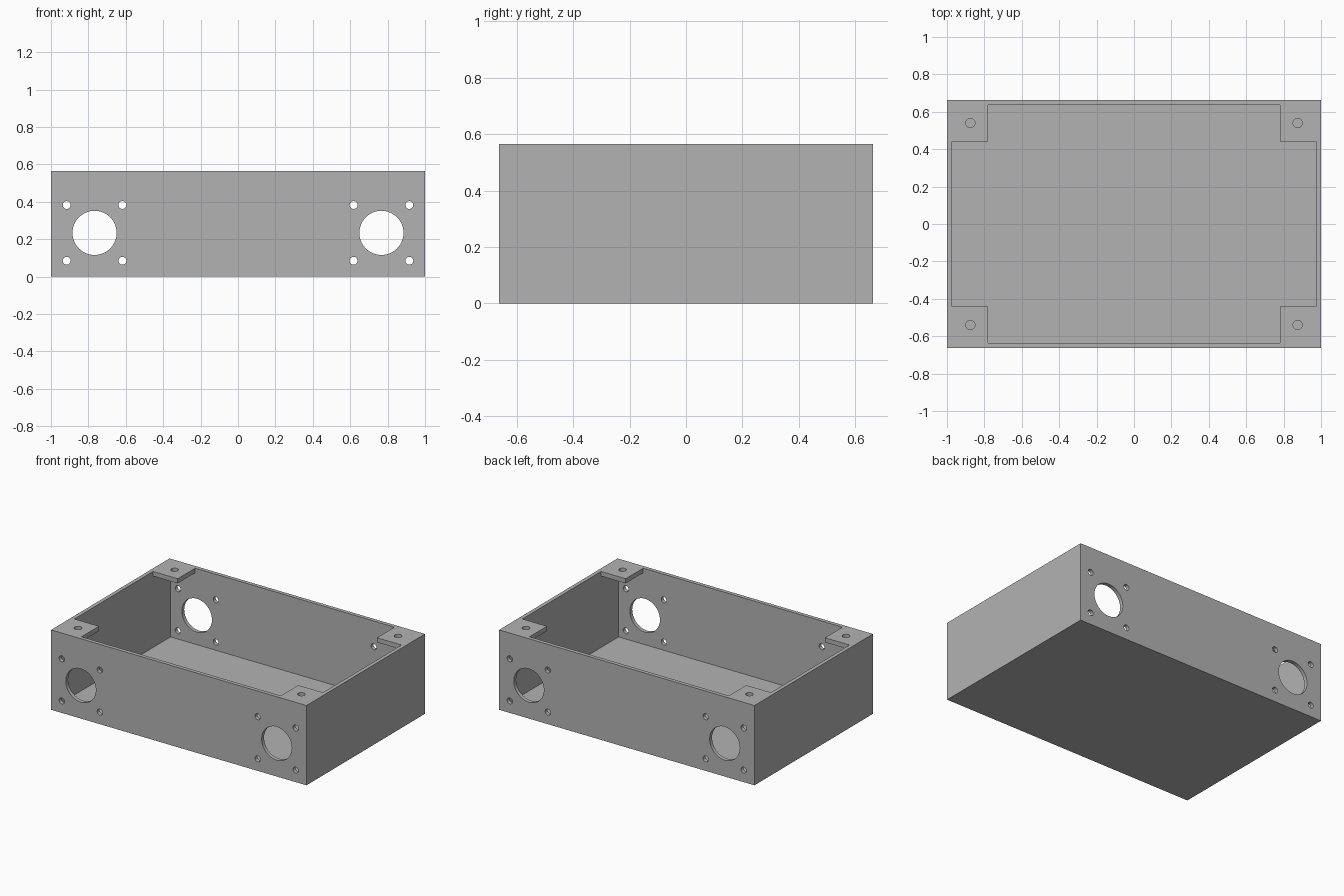
import bpy
import bmesh
from mathutils import Matrix

cube = bpy.data.objects.get("Cube")
if cube:
    bpy.data.objects.remove(cube, do_unlink=True)

# Main dimensions: half width, half depth, height, wall thickness
W, D, H, T = 1.0, 0.6625, 0.565, 0.027
TAB_X, TAB_Y, TAB_T = 0.78, 0.44, 0.033

grey = bpy.data.materials.new("plain grey")
grey.use_nodes = True
grey.diffuse_color = (0.45, 0.45, 0.45, 1)
grey.node_tree.nodes["Principled BSDF"].inputs["Base Color"].default_value = grey.diffuse_color


def make_object(name, bm):
    bmesh.ops.recalc_face_normals(bm, faces=bm.faces)
    mesh = bpy.data.meshes.new(name)
    bm.to_mesh(mesh)
    bm.free()
    mesh.materials.append(grey)
    obj = bpy.data.objects.new(name, mesh)
    bpy.context.collection.objects.link(obj)
    return obj


def prism(name, outline, z0, z1):
    bm = bmesh.new()
    base = bm.faces.new([bm.verts.new((x, y, z0)) for x, y in outline])
    top = bmesh.ops.extrude_face_region(bm, geom=[base])["geom"]
    moved = [v for v in top if isinstance(v, bmesh.types.BMVert)]
    bmesh.ops.translate(bm, verts=moved, vec=(0, 0, z1 - z0))
    return make_object(name, bm)


def rectangle(x, y):
    return [(-x, -y), (x, -y), (x, y), (-x, y)]


def add_cylinder(bm, centre, radius, length, axis, sides):
    turn = Matrix.Rotation(1.5707963, 4, "X") if axis == "Y" else Matrix()
    bmesh.ops.create_cone(bm, cap_ends=True, segments=sides, radius1=radius,
                          radius2=radius, depth=length,
                          matrix=Matrix.Translation(centre) @ turn)


def cut(target, cutter):
    cutter.hide_render = True
    cutter.hide_set(True)
    mod = target.modifiers.new(cutter.name, "BOOLEAN")
    mod.operation = "DIFFERENCE"
    mod.solver = "EXACT"
    mod.object = cutter


# Box body
box = prism("enclosure_box", rectangle(W, D), 0, H)

# Hollow interior beneath the corner tabs
ix, iy = W - T, D - T
cut(box, prism("cavity_cutter", rectangle(ix, iy), T, H - TAB_T))

# Cross-shaped opening that leaves the four corner tabs
quarter = [(ix, TAB_Y), (TAB_X, TAB_Y), (TAB_X, iy)]
cross = (quarter + [(-x, y) for x, y in reversed(quarter)]
         + [(-x, -y) for x, y in quarter]
         + [(x, -y) for x, y in reversed(quarter)])
cut(box, prism("opening_cutter", cross, H / 2, H + 0.1))

# Large round ports with four screw holes each, through front and back walls
bm = bmesh.new()
for side in (-1, 1):
    cx, cz = side * 0.767, 0.234
    add_cylinder(bm, (cx, 0, cz), 0.118, 3 * D, "Y", 64)
    for dx in (-0.149, 0.149):
        for dz in (-0.149, 0.149):
            add_cylinder(bm, (cx + dx, 0, cz + dz), 0.021, 3 * D, "Y", 32)
cut(box, make_object("port_cutter", bm))

# Lid screw holes through the tabs
bm = bmesh.new()
for sx in (-1, 1):
    for sy in (-1, 1):
        add_cylinder(bm, (sx * 0.875, sy * 0.54, H), 0.025, 0.2, "Z", 32)
cut(box, make_object("tab_hole_cutter", bm))

# Apply the cuts, drop the cutters, and smooth the round holes
bpy.context.view_layer.update()
cutters = [m.object for m in box.modifiers]
bpy.ops.object.select_all(action="DESELECT")
box.select_set(True)
bpy.context.view_layer.objects.active = box
for name in [m.name for m in box.modifiers]:
    bpy.ops.object.modifier_apply(modifier=name)
for cutter in cutters:
    bpy.data.objects.remove(cutter, do_unlink=True)
bpy.ops.object.shade_smooth_by_angle()
